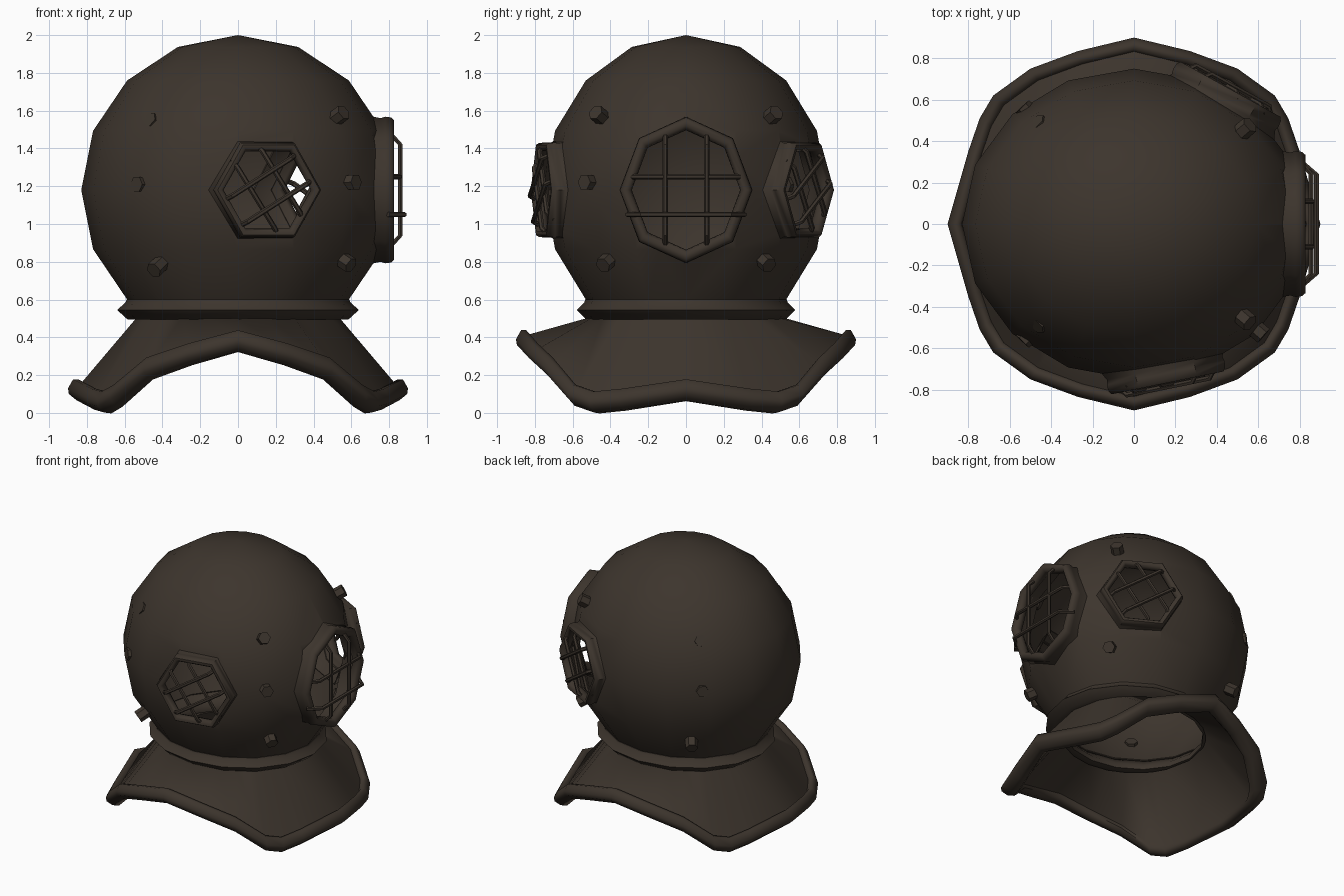
import bpy, bmesh, math
from mathutils import Vector, Matrix

if "Cube" in bpy.data.objects:
    bpy.data.objects.remove(bpy.data.objects["Cube"])

mat = bpy.data.materials.new("dark_bronze")
mat.diffuse_color = (0.046, 0.035, 0.026, 1)
mat.use_nodes = True
mat.node_tree.nodes["Principled BSDF"].inputs["Base Color"].default_value = mat.diffuse_color


def finish(name, bm, angle=40):
    bmesh.ops.remove_doubles(bm, verts=bm.verts, dist=1e-5)
    bmesh.ops.recalc_face_normals(bm, faces=bm.faces)
    me = bpy.data.meshes.new(name)
    bm.to_mesh(me)
    bm.free()
    ob = bpy.data.objects.new(name, me)
    bpy.context.collection.objects.link(ob)
    me.materials.append(mat)
    smooth(ob, angle)
    return ob


def smooth(ob, angle):
    bpy.ops.object.select_all(action='DESELECT')
    ob.select_set(True)
    bpy.context.view_layer.objects.active = ob
    bpy.ops.object.shade_smooth_by_angle(angle=math.radians(angle))


def loft(bm, rings, closed=False, caps=False):
    """Skin a list of equal-length closed rings."""
    vs = [[bm.verts.new(p) for p in r] for r in rings]
    n = len(vs[0])
    pairs = list(zip(vs, vs[1:])) + ([(vs[-1], vs[0])] if closed else [])
    for a, b in pairs:
        for i in range(n):
            j = (i + 1) % n
            bm.faces.new((a[i], a[j], b[j], b[i]))
    if caps:
        bm.faces.new(vs[0])
        bm.faces.new(vs[-1])


def ring(n, rx, ry, z, start=0.0):
    return [Vector((rx * math.cos(start + i * math.tau / n),
                    ry * math.sin(start + i * math.tau / n), z)) for i in range(n)]


def facing(center, normal):
    """Local x = sideways, y = up, z = outward."""
    w = Vector(normal).normalized()
    u = Vector((0, 0, 1)).cross(w).normalized()
    v = w.cross(u)
    m = Matrix((u, v, w)).transposed().to_4x4()
    m.translation = center
    return m


def tube(bm, pts, side, r, n=6):
    rings = []
    for i, p in enumerate(pts):
        t = (pts[min(i + 1, len(pts) - 1)] - pts[max(i - 1, 0)]).normalized()
        up = t.cross(side)
        rings.append([p + side * (r * math.cos(k * math.tau / n)) + up * (r * math.sin(k * math.tau / n))
                      for k in range(n)])
    loft(bm, rings, caps=True)


# Dome: thin ellipsoid shell, open at the neck
RX, RY, RZ, CZ = 0.83, 0.75, 0.82, 1.18
lats = [math.radians(90 - 22.5 * i) for i in range(7)]
rings = [ring(16, RX * math.cos(a), RY * math.cos(a), CZ + RZ * math.sin(a)) for a in lats]
rings += [ring(16, (RX - .015) * math.cos(a), (RY - .015) * math.cos(a), CZ + (RZ - .015) * math.sin(a))
          for a in reversed(lats)]
bm = bmesh.new()
loft(bm, rings)
dome = finish("dome", bm, 50)

# Windows: name, centre, normal, sides, start angle, radii, skirt flare, bars (angle, offset, lift), bar reach
crossed = [(32, .08, .03), (32, -.08, .03), (122, .08, .015), (122, -.08, .015)]
windows = [
    ("main_window", (0.815, 0, 1.18), (1, 0, 0), 8, math.pi / 2, 0.352, 0.388, 1.04,
     [(90, .11, .045), (90, -.11, .045), (0, .07, .04), (0, -.13, .065)], 0.31, 0.24),
    ("front_window", (0.16, -0.755, 1.18), (0.2, -0.98, 0), 6, 0, 0.29, 0.29, 1.18,
     crossed, 0.232, 0.19),
    ("rear_window", (0.46, 0.64, 1.18), (0.48, 0.87, 0), 6, 0, 0.29, 0.29, 1.18,
     crossed, 0.232, 0.19),
]
for name, c, nrm, n, start, ru, rv, flare, bars, end, knee in windows:
    m = facing(c, nrm)
    # Opening through the dome
    bm = bmesh.new()
    loft(bm, [ring(n, ru * .97, rv * .97, z, start) for z in (-.4, .1)], caps=True)
    bm.transform(m)
    cutter = finish(name + "_cutter", bm)
    cutter.hide_render = True
    mod = dome.modifiers.new("opening", 'BOOLEAN')
    mod.operation, mod.object, mod.solver = 'DIFFERENCE', cutter, 'EXACT'
    bpy.context.view_layer.objects.active = dome
    bpy.ops.object.modifier_apply(modifier=mod.name)
    bpy.data.objects.remove(cutter)
    # Rounded rim with a thin skirt blending into the dome
    profile = [(flare, -.17), (.98, -.06), (1, -.035), (.99, -.005), (.95, .012), (.88, .012),
               (.83, -.005), (.815, -.03), (.85, -.055), (.95, -.065), (flare - .03, -.17)]
    bm = bmesh.new()
    loft(bm, [ring(n, ru * f, rv * f, z, start) for f, z in profile], closed=True)
    bm.transform(m)
    finish(name + "_frame", bm, 58)
    # Grille of bent bars
    bm = bmesh.new()
    for ang, off, h in bars:
        a = math.radians(ang)
        d = Vector((math.cos(a), math.sin(a), 0))
        s = Vector((-d.y, d.x, 0))
        pts = [s * off + d * t + Vector((0, 0, z))
               for t, z in ((-end, -.02), (-knee, h), (knee, h), (end, -.02))]
        tube(bm, pts, s, 0.014)
    bm.transform(m)
    finish(name + "_grille", bm)
smooth(dome, 50)

# Neck flange
bm = bmesh.new()
profile = [(.59, .60), (.595, .585), (.64, .545), (.585, .495), (.50, .495), (.50, .53), (.57, .60)]
loft(bm, [ring(16, r, r * .905, z) for r, z in profile], closed=True)
finish("neck_flange", bm, 70)

# Saddle-shaped breastplate: one quarter of its edge, mirrored round
quarter = [(.90, 0, .11), (.80, .35, .06), (.745, .51, .045), (.68, .62, .08),
           (.50, .75, .225), (.27, .835, .30), (0, .90, .37)]
half = quarter + [(-x, y, z) for x, y, z in reversed(quarter[:-1])]
edge = half + [(x, -y, z) for x, y, z in reversed(half[1:-1])]


def edge_ring(scale, dz):
    return [Vector((x * scale, y * scale, z + dz)) for x, y, z in edge]


def neck_ring(rx, ry, z):
    out = []
    for x, y, _ in edge:
        a = math.atan2(y, x)
        out.append(Vector((rx * math.cos(a), ry * math.sin(a), z)))
    return out


bm = bmesh.new()
loft(bm, [neck_ring(.54, .53, .50), edge_ring(.925, .045), edge_ring(.94, .068), edge_ring(.97, .068),
          edge_ring(1, .02), edge_ring(.995, -.01), edge_ring(.95, -.043), edge_ring(.90, -.048),
          edge_ring(.87, -.02), edge_ring(.88, .01), neck_ring(.50, .49, .48)], closed=True)
finish("breastplate", bm, 62)

# Hexagonal bolts around the dome: x, z, side of y, protrusion
bolts = [(.53, 1.57, 1, .045), (.53, 1.57, -1, .045), (.60, 1.22, -1, .035),
         (.57, .80, 1, .04), (.57, .80, -1, .04)]
for s in (1, -1):
    bolts += [(-.42, .78, s, .05), (-.54, 1.21, s, -.002), (-.48, 1.56, s, -.014)]
bm = bmesh.new()
for x, z, s, out in bolts:
    y = s * RY * math.sqrt(max(0, 1 - (x / RX) ** 2 - ((z - CZ) / RZ) ** 2))
    p = Vector((x, y, z))
    d = Vector((x, y, z - CZ)).normalized()
    b = bmesh.new()
    loft(b, [ring(6, .044, .044, h) for h in (-.06, out)], caps=True)
    b.transform(facing(p, d))
    tmp = bpy.data.meshes.new("tmp")
    b.to_mesh(tmp)
    b.free()
    bm.from_mesh(tmp)
    bpy.data.meshes.remove(tmp)
finish("bolts", bm, 30)
